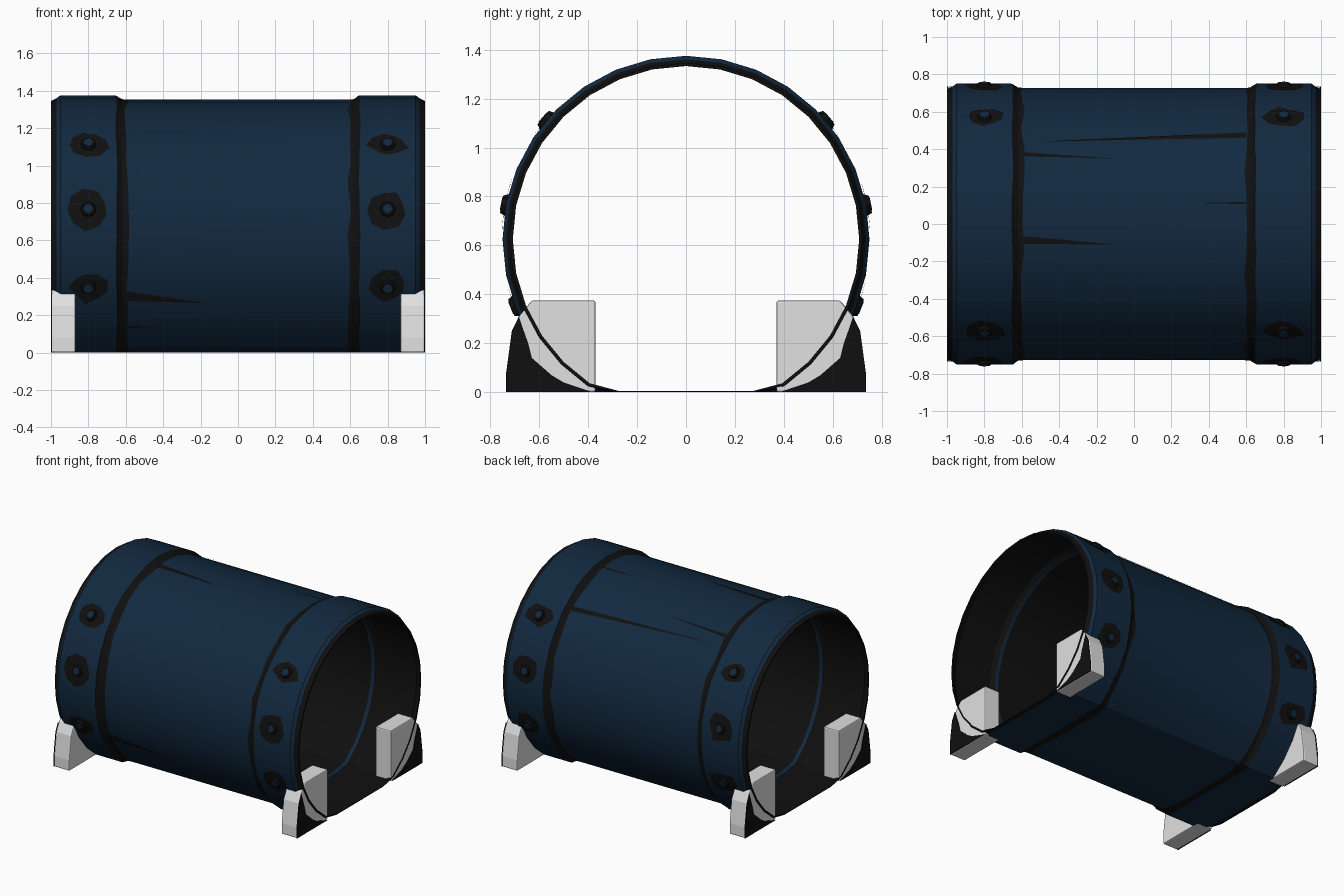
import bpy, bmesh, math, random
from mathutils import Vector, Matrix

if "Cube" in bpy.data.objects:
    bpy.data.objects.remove(bpy.data.objects["Cube"])

random.seed(4)
CZ = 0.625      # height of the tube axis
SEG = 32


def mat(name, rgb):
    m = bpy.data.materials.new(name)
    m.diffuse_color = (*rgb, 1)
    m.use_nodes = True
    m.node_tree.nodes["Principled BSDF"].inputs["Base Color"].default_value = m.diffuse_color
    return m


NAVY = mat("navy blue", (0.006, 0.022, 0.05))
BLACK = mat("soot black", (0.005, 0.005, 0.005))
WHITE = mat("off white", (0.75, 0.75, 0.75))


def finish(name, bm, mats, smooth=None, recalc=True):
    if recalc:
        bmesh.ops.recalc_face_normals(bm, faces=bm.faces)
    me = bpy.data.meshes.new(name)
    bm.to_mesh(me)
    bm.free()
    for m in mats:
        me.materials.append(m)
    ob = bpy.data.objects.new(name, me)
    bpy.context.collection.objects.link(ob)
    if smooth:
        me.shade_smooth()
        me.set_sharp_from_angle(angle=math.radians(smooth))
    return ob


def polar(x, a, r, floor=0.0):
    return Vector((x, r * math.cos(a), max(floor, CZ + r * math.sin(a))))


# Tube shell: closed profile (outer then inner) swept round the x axis,
# flattened where it meets the ground
half = [(1.0, 0.72, 0), (0.97, 0.735, 0), (0.95, 0.75, 0), (0.65, 0.75, 0.006),
        (0.62, 0.73, 0), (0.595, 0.728, 0.012)]
outer = [(-x, r, j) for x, r, j in half] + [(x, r, j) for x, r, j in reversed(half)]
inner = [(x, r - 0.012, 0) for x, r, j in reversed(outer)]
prof = outer + inner
n, no = len(prof), len(outer)
bm = bmesh.new()
rings = []
for s in range(SEG):
    a = 2 * math.pi * s / SEG
    rings.append([bm.verts.new(polar(x + random.uniform(-j, j), a, r, 0 if k < no else 0.004))
                  for k, (x, r, j) in enumerate(prof)])
for s in range(SEG):
    p, q = rings[s], rings[(s + 1) % SEG]
    for k in range(n):
        l = (k + 1) % n
        f = bm.faces.new((p[k], p[l], q[l], q[k]))
        xm = abs(prof[k][0] + prof[l][0]) / 2
        seam = 0.59 < xm < 0.65
        if k < no - 1:                      # outside: black seams and rims
            f.material_index = 1 if seam or xm > 0.97 else 0
        else:                               # inside: black with blue seams
            f.material_index = 0 if 0.59 < xm < 0.62 else 1
finish("tube_shell", bm, [NAVY, BLACK], 25)


# Black worn patches around the bolts, wrapped on the bands
def patch(bm, x0, a0, hx, ha, r):
    count = 9
    c = bm.verts.new(polar(x0, a0, r))
    loops = [[], []]
    for i in range(count):
        t = 2 * math.pi * i / count + 0.3
        w = random.uniform(0.8, 1.2)
        for loop, k in zip(loops, (0.5, 1.0)):
            loop.append(bm.verts.new(polar(x0 + hx * w * k * math.cos(t),
                                           a0 + ha * w * k * math.sin(t), r)))
    for i in range(count):
        j = (i + 1) % count
        (p, q) = loops
        for vs in ((c, p[i], p[j]), (p[i], q[i], q[j], p[j])):
            f = bm.faces.new(vs)
            f.normal_update()
            if f.normal.dot(Vector((0, math.cos(a0), math.sin(a0)))) < 0:
                f.normal_flip()


spots = [(40.4, 0.075), (10.8, 0.1), (-21.4, 0.09)]   # angle, half height
bolts = []
for deg, h in spots:
    for d in (deg, 180 - deg):
        for x in (-0.8, 0.8):
            bolts.append((x, math.radians(d), h))
bm = bmesh.new()
for x, a, h in bolts:
    patch(bm, x, a, 0.1, h / 0.75, 0.753)
finish("bolt_worn_patches", bm, [BLACK], recalc=False)


# Bolts: tapered black heads with a blue centre
def studs(name, material, r1, r2, base, depth):
    bm = bmesh.new()
    for x, a, h in bolts:
        m = (Matrix.Translation(polar(x, a, base + depth / 2))
             @ Matrix.Rotation(a - math.pi / 2, 4, 'X'))
        bmesh.ops.create_cone(bm, cap_ends=True, segments=8, radius1=r1, radius2=r2,
                              depth=depth, matrix=m)
    finish(name, bm, [material])


studs("bolt_heads", BLACK, 0.048, 0.036, 0.74, 0.027)
studs("bolt_centres", NAVY, 0.028, 0.026, 0.763, 0.007)


# Long black scratches along the body: wide end, thin end, angles in degrees
def scratch(bm, xa, a0, xb, a1, width):
    r, steps = 0.731, 6
    prev = None
    for i in range(steps + 1):
        t = i / steps
        x = xa + (xb - xa) * t
        a = math.radians(a0 + (a1 - a0) * t)
        d = width * (1.03 - t) / r / 2
        cur = [bm.verts.new(polar(x, a - d, r)), bm.verts.new(polar(x, a + d, r))]
        if prev:
            f = bm.faces.new((prev[0], prev[1], cur[1], cur[0]))
            f.normal_update()
            if f.normal.dot(Vector((0, math.cos(a), math.sin(a)))) < 0:
                f.normal_flip()
        prev = cur


def top_angle(y):
    return math.degrees(math.acos(y / 0.73))


bm = bmesh.new()
for xa, ya, xb, yb, w in ((0.6, 0.475, -0.5, 0.44, 0.035), (-0.6, 0.372, -0.1, 0.35, 0.025),
                          (-0.6, -0.085, -0.1, -0.11, 0.04), (0.6, 0.112, 0.33, 0.112, 0.012)):
    scratch(bm, xa, top_angle(ya), xb, top_angle(yb), w)
scratch(bm, -0.6, 206.3, -0.17, 209.5, 0.055)
scratch(bm, -0.6, 222, -0.45, 222, 0.015)
finish("body_scratches", bm, [BLACK], recalc=False)


# Corner feet: chamfered white blocks with a black outer wedge on the end
def slab(name, pts, xa, xb, sx, sy, material):
    bm = bmesh.new()
    vs = [bm.verts.new((sx * xa, sy * y, z)) for y, z in pts]
    f = bm.faces.new(vs)
    ext = bmesh.ops.extrude_face_region(bm, geom=[f])
    bmesh.ops.translate(bm, vec=(sx * (xb - xa), 0, 0),
                        verts=[v for v in ext["geom"] if isinstance(v, bmesh.types.BMVert)])
    return finish(name, bm, [material])


foot = [(0.37, 0), (0.735, 0), (0.735, 0.08), (0.712, 0.25), (0.68, 0.315),
        (0.63, 0.375), (0.37, 0.375)]
wedge = [(0.38, 0), (0.735, 0), (0.735, 0.08), (0.712, 0.25), (0.683, 0.31), (0.67, 0.27),
         (0.645, 0.2), (0.63, 0.14), (0.55, 0.07), (0.5, 0.04)]
for sx, end in ((1, "right"), (-1, "left")):
    for sy, side in ((-1, "front"), (1, "back")):
        ob = slab(f"foot_{side}_{end}", foot, 0.87, 0.996, sx, sy, WHITE)
        b = ob.modifiers.new("soft edges", 'BEVEL')
        b.width, b.segments = 0.008, 2
        slab(f"foot_wedge_{side}_{end}", wedge, 0.995, 1.0, sx, sy, BLACK)
